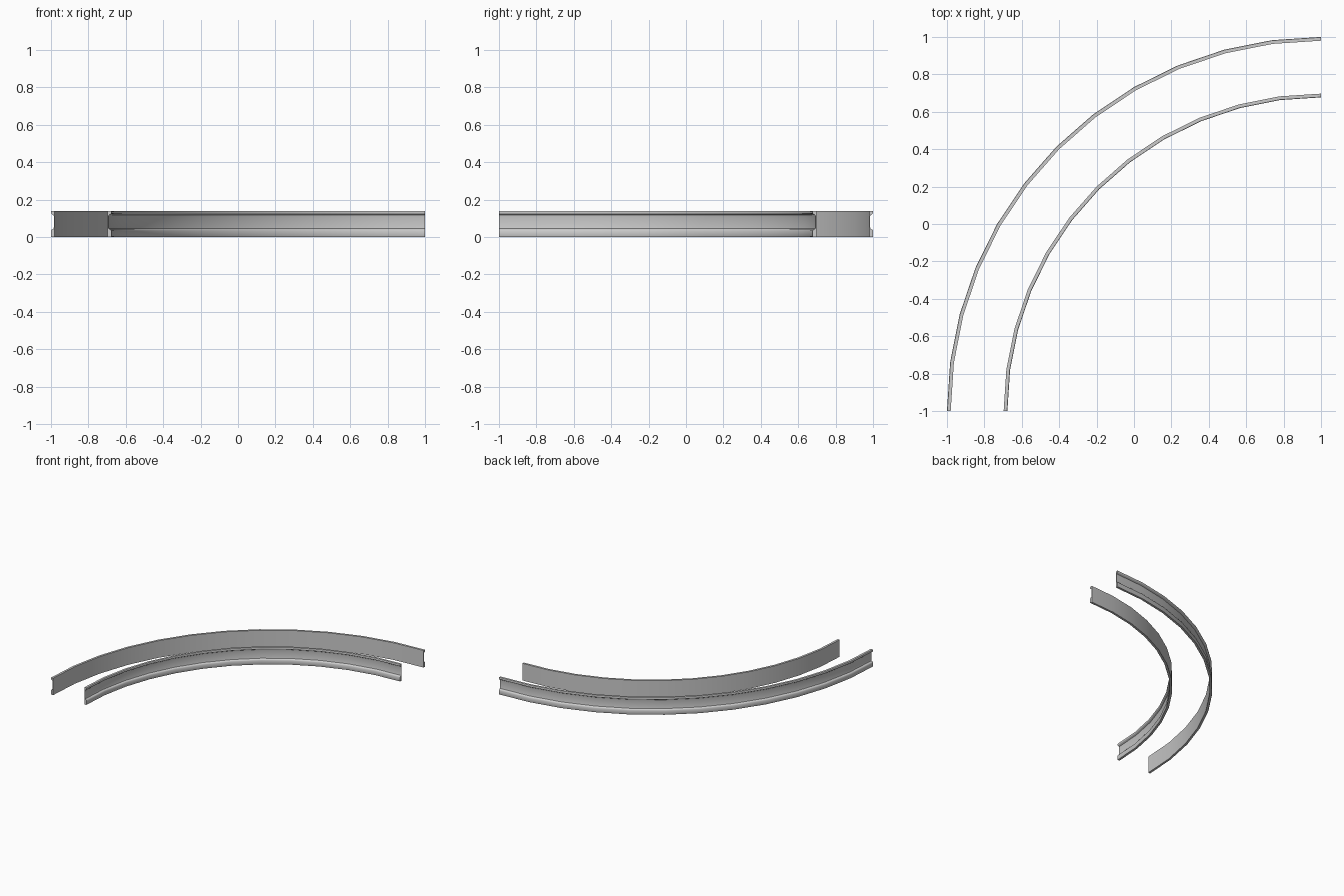
import bpy, bmesh, math

if "Cube" in bpy.data.objects:
    bpy.data.objects.remove(bpy.data.objects["Cube"])

STEPS = 12            # flat segments along the quarter turn
CENTRE = (1.0, -1.0)  # centre of the bend

# Half of a rail section: (depth from the flat back, height)
PROFILE = [
    (0.000, 0.000), (0.018, 0.000), (0.020, 0.004), (0.020, 0.034),
    (0.017, 0.040), (0.006, 0.045), (0.004, 0.056), (0.004, 0.106),
    (0.006, 0.117), (0.017, 0.123), (0.020, 0.127), (0.020, 0.136),
    (0.018, 0.140), (0.000, 0.140),
]


def curved_rail(name, back_radius, side):
    """Sweep the channel section round the bend; side +1 opens outward."""
    bm = bmesh.new()
    rings = []
    for i in range(STEPS + 1):
        a = math.pi / 2 + math.pi / 2 * i / STEPS
        ring = []
        for depth, z in PROFILE:
            r = back_radius + side * depth
            ring.append(bm.verts.new((CENTRE[0] + r * math.cos(a),
                                      CENTRE[1] + r * math.sin(a), z)))
        rings.append(ring)
    n = len(PROFILE)
    for a, b in zip(rings, rings[1:]):
        for j in range(n):
            k = (j + 1) % n
            bm.faces.new((a[j], a[k], b[k], b[j]))
    # closed rail ends
    bm.faces.new(rings[0])
    bm.faces.new(rings[-1])
    bmesh.ops.recalc_face_normals(bm, faces=bm.faces[:])
    mesh = bpy.data.meshes.new(name)
    bm.to_mesh(mesh)
    bm.free()
    ob = bpy.data.objects.new(name, mesh)
    bpy.context.collection.objects.link(ob)
    bpy.ops.object.select_all(action='DESELECT')
    ob.select_set(True)
    bpy.context.view_layer.objects.active = ob
    bpy.ops.object.shade_smooth_by_angle(angle=math.radians(50))
    return ob


# Outer rail opens away from the bend centre, inner rail opens towards it
curved_rail("outer_rail", 1.980, 1)
curved_rail("inner_rail", 1.697, -1)
